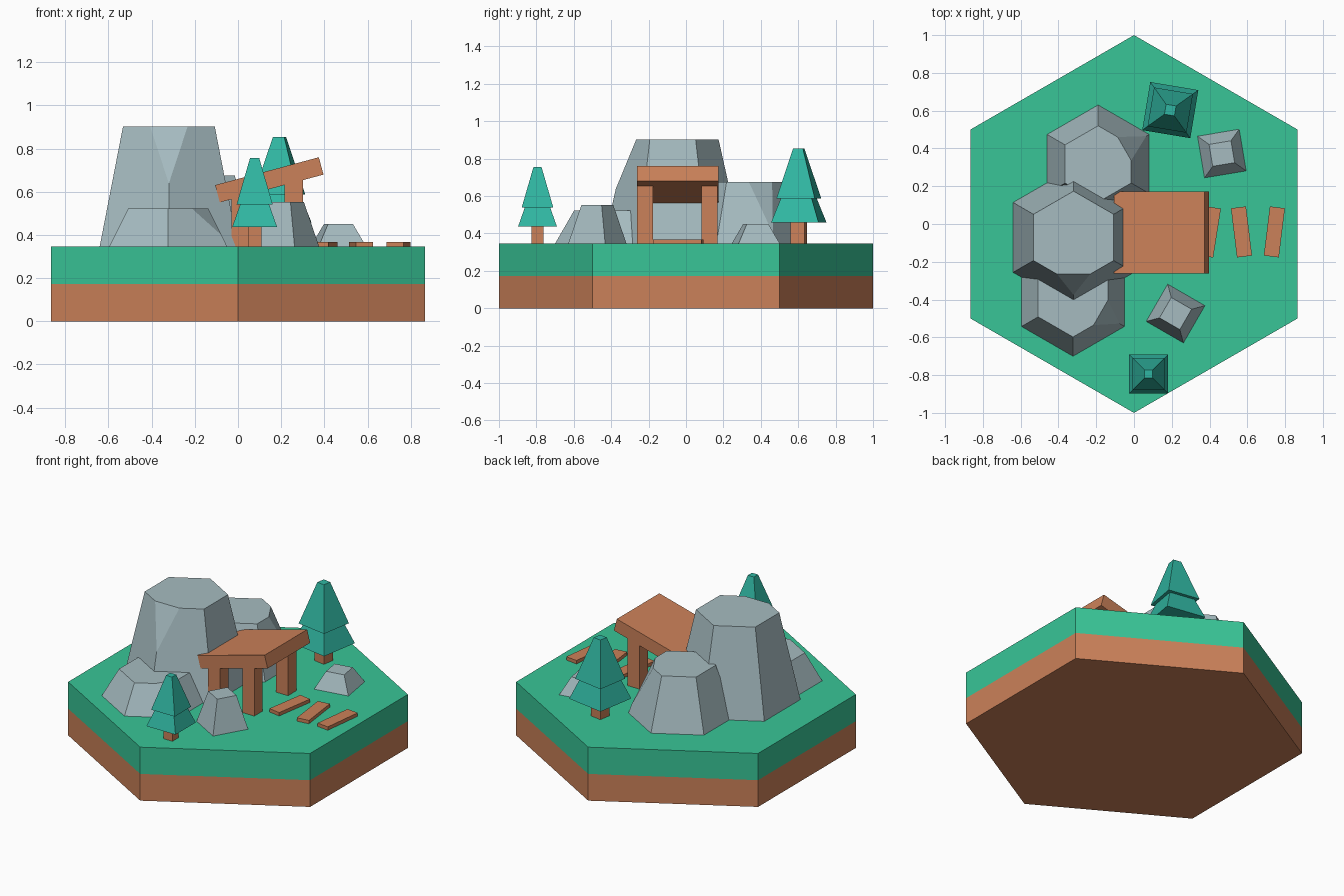
import bpy, bmesh
from math import sin, cos, radians, sqrt
from mathutils import Vector, Matrix

if "Cube" in bpy.data.objects:
    bpy.data.objects.remove(bpy.data.objects["Cube"])

GROUND = 0.346


def material(name, rgb):
    m = bpy.data.materials.new(name)
    m.diffuse_color = (*rgb, 1)
    m.use_nodes = True
    m.node_tree.nodes["Principled BSDF"].inputs["Base Color"].default_value = m.diffuse_color
    return m


GRASS = material("grass_green", (0.04, 0.56, 0.31))
LEAF = material("leaf_teal", (0.03, 0.47, 0.36))
WOOD = material("earth_brown", (0.60, 0.22, 0.10))
STONE = material("stone_grey", (0.38, 0.50, 0.53))


def finish(bm, name, mat):
    bmesh.ops.recalc_face_normals(bm, faces=bm.faces[:])
    me = bpy.data.meshes.new(name)
    bm.to_mesh(me)
    bm.free()
    me.materials.append(mat)
    ob = bpy.data.objects.new(name, me)
    bpy.context.collection.objects.link(ob)
    return ob


def add_frustum(bm, x, y, z0, z1, r0, r1, n, start):
    """Tapered n-sided solid; start is the angle of the first corner."""
    rings = []
    for r, z in ((r0, z0), (r1, z1)):
        angs = [radians(start + 360 * k / n) for k in range(n)]
        rings.append([bm.verts.new((x + r * cos(a), y + r * sin(a), z)) for a in angs])
    lo, hi = rings
    for k in range(n):
        j = (k + 1) % n
        bm.faces.new((lo[k], lo[j], hi[j], hi[k]))
    bm.faces.new(lo[::-1])
    bm.faces.new(hi)


def frustum(name, mat, *args):
    bm = bmesh.new()
    add_frustum(bm, *args)
    return finish(bm, name, mat)


def box(name, mat, size, loc, rot=Matrix()):
    bm = bmesh.new()
    m = Matrix.Translation(loc) @ rot @ Matrix.Diagonal((*size, 1))
    bmesh.ops.create_cube(bm, size=1, matrix=m)
    return finish(bm, name, mat)


def boulder(name, x, y, r0, r1, top, corner, low):
    """Six-sided boulder with one upper corner sliced off down to fraction low."""
    bm = bmesh.new()
    add_frustum(bm, x, y, GROUND, top, r0, r1, 6, 30)

    def pt(r, ang, z):
        return Vector((x + r * cos(radians(ang)), y + r * sin(radians(ang)), z))

    tip = pt(r1, corner, top)
    a = tip.lerp(pt(r1, corner - 60, top), 0.41)
    b = tip.lerp(pt(r1, corner + 60, top), 0.41)
    c = pt(r0, corner, GROUND).lerp(tip, low)
    normal = (b - a).cross(c - a).normalized()
    if normal.dot(tip - a) < 0:
        normal.negate()
    geom = bm.verts[:] + bm.edges[:] + bm.faces[:]
    bmesh.ops.bisect_plane(bm, geom=geom, plane_co=a, plane_no=normal, clear_outer=True)
    bmesh.ops.holes_fill(bm, edges=[e for e in bm.edges if e.is_boundary], sides=0)
    return finish(bm, name, STONE)


def tree(name, x, y, s, turn):
    """Square trunk with two tapered foliage tiers."""
    d = 1 / sqrt(2)
    parts = (("trunk", WOOD, 0, 0.09, 0.062, 0.062),
             ("lower_foliage", LEAF, 0.09, 0.194, 0.208, 0.135),
             ("upper_foliage", LEAF, 0.194, 0.409, 0.168, 0.043))
    for part, mat, z0, z1, w0, w1 in parts:
        frustum(f"{name}_{part}", mat, x, y, GROUND + z0 * s, GROUND + z1 * s,
                w0 * s * d, w1 * s * d, 4, 45 + turn)


# Hexagonal ground tile
frustum("soil_base", WOOD, 0, 0, 0, 0.173, 1, 1, 6, 30)
frustum("grass_top", GRASS, 0, 0, 0.173, GROUND, 1, 1, 6, 30)

# Mountain boulders
boulder("main_boulder", -0.32, -0.071, 0.37, 0.245, 0.903, 270, 0.525)
boulder("back_boulder", -0.19, 0.318, 0.312, 0.202, 0.675, 30, 0.16)
boulder("front_boulder", -0.323, -0.385, 0.315, 0.213, 0.523, -30, 0.3)

# Small square rocks
frustum("tall_rock", STONE, 0.22, -0.474, GROUND, 0.553, 0.161, 0.088, 4, 15)
frustum("low_rock", STONE, 0.465, 0.373, GROUND, 0.45, 0.158, 0.083, 4, 54.5)

# Trees
tree("large_tree", 0.192, 0.603, 1.24, -9.5)
tree("small_tree", 0.077, -0.794, 1.0, 0)

# Mine porch: sloping roof slab on four posts
SLOPE = radians(15)
box("porch_roof", WOOD, (0.497, 0.435, 0.083), (0.145, -0.045, 0.655),
    Matrix.Rotation(-SLOPE, 4, 'Y'))
for label, px, top in (("outer", 0.258, 0.66), ("inner", 0.012, 0.595)):
    for side, py in (("left", -0.22), ("right", 0.125)):
        box(f"{label}_{side}_post", WOOD, (0.085, 0.085, top - GROUND),
            (px, py, (top + GROUND) / 2))

# Path planks
for i, (px, ang) in enumerate(((0.40, -9), (0.569, 7), (0.743, -7))):
    box(f"path_plank_{i + 1}", WOOD, (0.08, 0.262, 0.022), (px, -0.042, GROUND + 0.011),
        Matrix.Rotation(radians(ang), 4, 'Z'))
